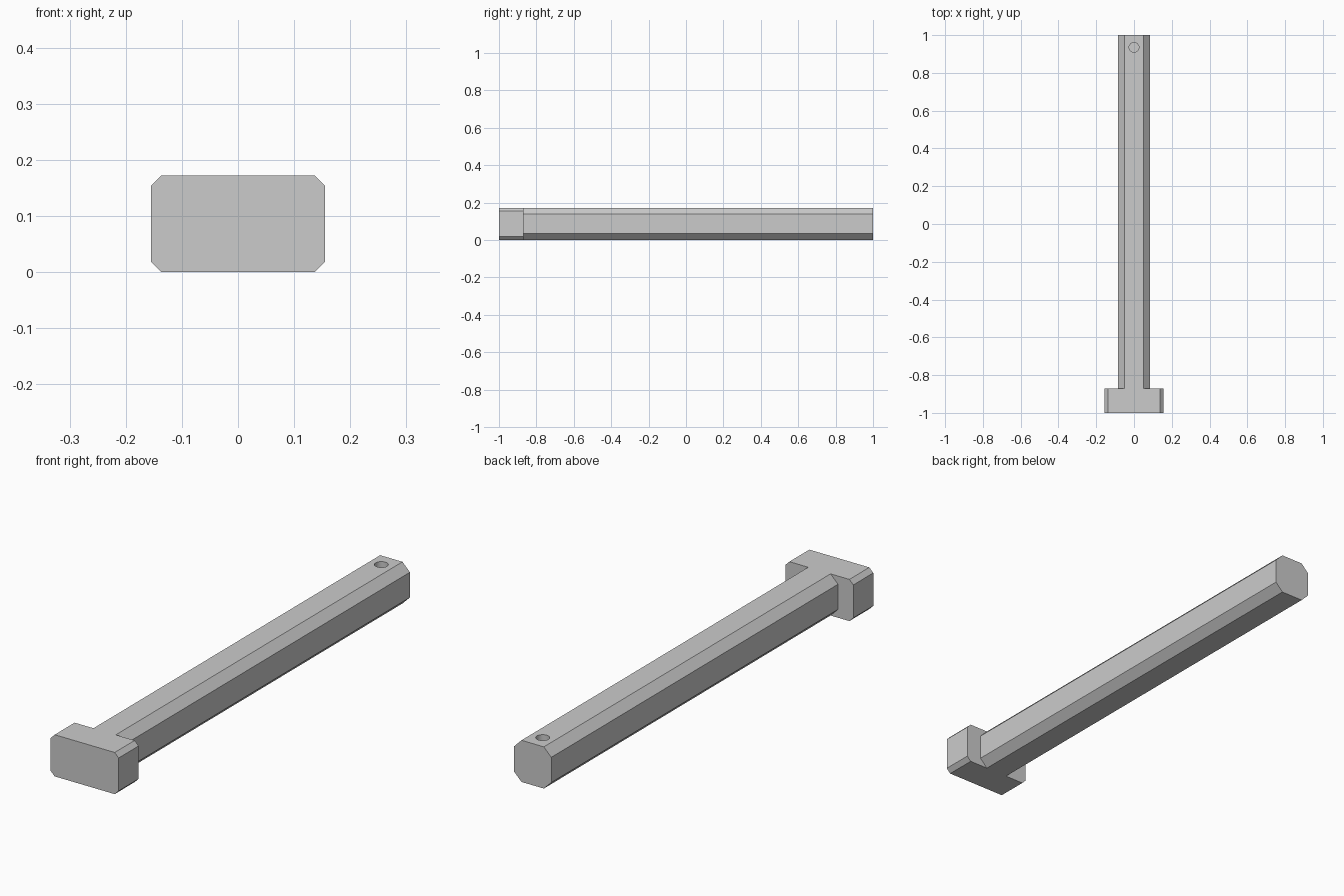
import bpy
import bmesh
from math import radians
from mathutils import Matrix, Vector

if "Cube" in bpy.data.objects:
    bpy.data.objects.remove(bpy.data.objects["Cube"], do_unlink=True)

HEIGHT = 0.172
HOLE_Y, HOLE_R, HOLE_DEPTH = 0.935, 0.026, 0.1

grey = bpy.data.materials.new("plain grey")
grey.use_nodes = True
colour = (0.6, 0.6, 0.6, 1)
grey.diffuse_color = colour
grey.node_tree.nodes["Principled BSDF"].inputs["Base Color"].default_value = colour


def make_object(name, bm):
    bmesh.ops.recalc_face_normals(bm, faces=bm.faces)
    mesh = bpy.data.meshes.new(name)
    bm.to_mesh(mesh)
    bm.free()
    mesh.materials.append(grey)
    obj = bpy.data.objects.new(name, mesh)
    bpy.context.collection.objects.link(obj)
    return obj


def chamfered_bar(name, half_width, chamfer, y0, y1):
    """Eight-sided bar running along y, resting on the ground."""
    w, c, h = half_width, chamfer, HEIGHT
    right = [(w - c, 0), (w, c), (w, h - c), (w - c, h)]
    profile = right + [(-x, z) for x, z in reversed(right)]
    bm = bmesh.new()
    face = bm.faces.new([bm.verts.new((x, y0, z)) for x, z in profile])
    result = bmesh.ops.extrude_face_region(bm, geom=[face])
    moved = [v for v in result["geom"] if isinstance(v, bmesh.types.BMVert)]
    bmesh.ops.translate(bm, verts=moved, vec=Vector((0, y1 - y0, 0)))
    return make_object(name, bm)


def boolean(target, other, operation):
    mod = target.modifiers.new(operation.lower(), 'BOOLEAN')
    mod.operation = operation
    mod.solver = 'EXACT'
    mod.object = other
    bpy.context.view_layer.objects.active = target
    bpy.ops.object.modifier_apply(modifier=mod.name)
    bpy.data.objects.remove(other, do_unlink=True)


# Long shaft fused with the wide head
pin = chamfered_bar("headed_pin", 0.085, 0.034, -0.93, 1)
head = chamfered_bar("head", 0.155, 0.018, -1, -0.87)
boolean(pin, head, 'UNION')

# Blind round hole near the far end
bm = bmesh.new()
bmesh.ops.create_cone(bm, cap_ends=True, segments=32, radius1=HOLE_R,
                      radius2=HOLE_R, depth=2 * HOLE_DEPTH,
                      matrix=Matrix.Translation((0, HOLE_Y, HEIGHT)))
cutter = make_object("hole_cutter", bm)
cutter.hide_render = True
boolean(pin, cutter, 'DIFFERENCE')

# Smooth only the hole wall
bpy.ops.object.select_all(action='DESELECT')
pin.select_set(True)
bpy.context.view_layer.objects.active = pin
bpy.ops.object.shade_smooth_by_angle(angle=radians(30))
